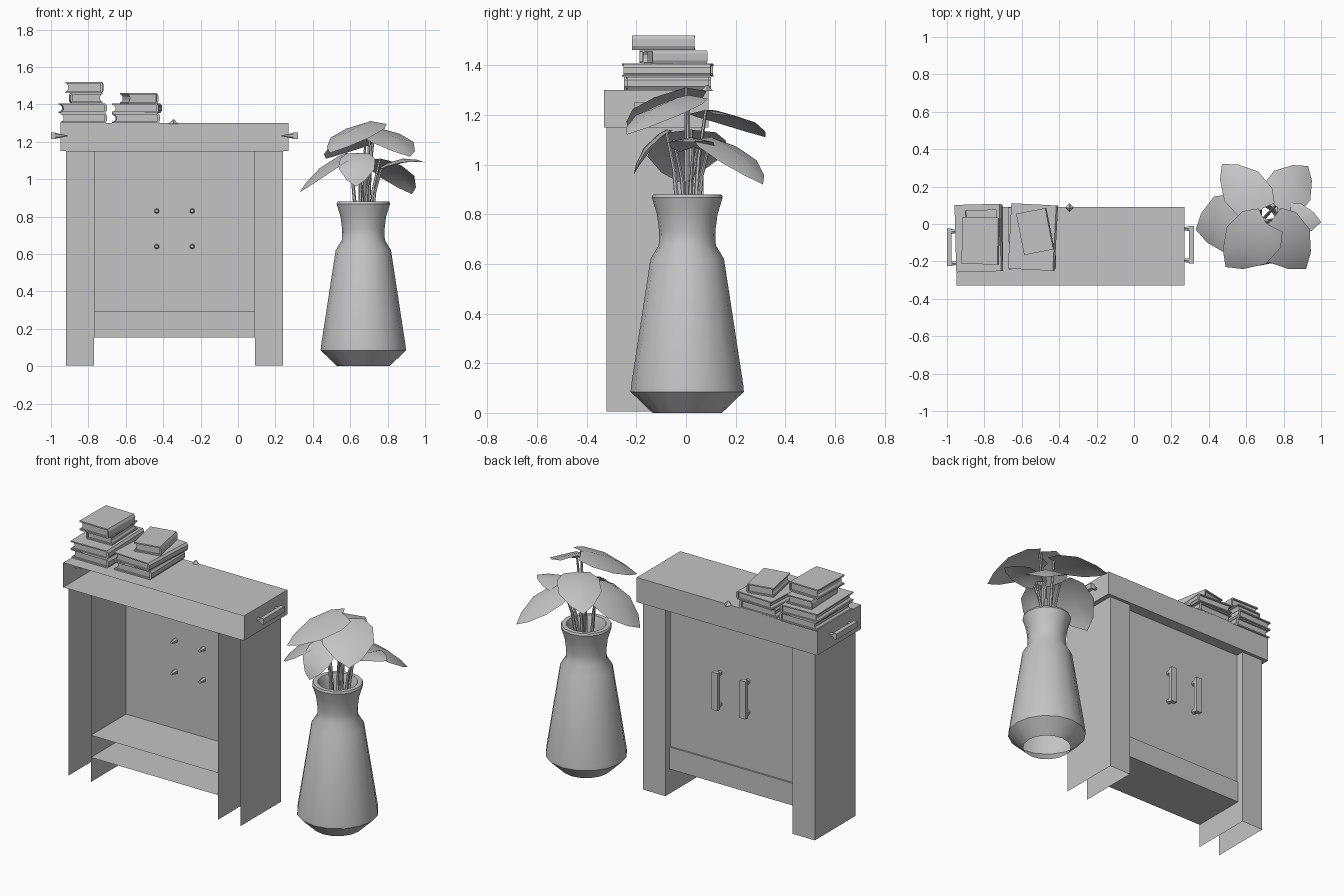
import bpy, bmesh, math
from mathutils import Vector, Matrix

if "Cube" in bpy.data.objects:
    bpy.data.objects.remove(bpy.data.objects["Cube"])

grey = bpy.data.materials.new("plain_grey")
grey.diffuse_color = (0.55, 0.55, 0.55, 1)
grey.use_nodes = True
grey.node_tree.nodes["Principled BSDF"].inputs["Base Color"].default_value = grey.diffuse_color


def make(name, bm, smooth=None):
    me = bpy.data.meshes.new(name)
    bm.to_mesh(me)
    bm.free()
    me.materials.append(grey)
    ob = bpy.data.objects.new(name, me)
    bpy.context.collection.objects.link(ob)
    if smooth:
        bpy.ops.object.select_all(action='DESELECT')
        ob.select_set(True)
        bpy.context.view_layer.objects.active = ob
        bpy.ops.object.shade_smooth_by_angle(angle=math.radians(smooth))
    return ob


def box(name, lo, hi, keep="-x+x-y+y-z+z"):
    """Box from two corners, keeping only the listed sides."""
    lo, hi = Vector(lo), Vector(hi)
    bm = bmesh.new()
    bmesh.ops.create_cube(bm, size=1)
    size = hi - lo
    bmesh.ops.transform(bm, verts=bm.verts, matrix=Matrix.Translation((lo + hi) / 2) @ Matrix.Diagonal((*size, 1)))
    bm.normal_update()
    drop = []
    for f in bm.faces:
        i = max(range(3), key=lambda k: abs(f.normal[k]))
        if ("+" if f.normal[i] > 0 else "-") + "xyz"[i] not in keep:
            drop.append(f)
    bmesh.ops.delete(bm, geom=drop, context='FACES')
    return make(name, bm)


def taper(name, a, b, r1, r2, n=6):
    """Cone from point a to point b."""
    a, b = Vector(a), Vector(b)
    bm = bmesh.new()
    m = Matrix.Translation((a + b) / 2) @ (b - a).to_track_quat('Z', 'Y').to_matrix().to_4x4()
    bmesh.ops.create_cone(bm, cap_ends=True, segments=n, radius1=r1, radius2=r2, depth=(b - a).length, matrix=m)
    return make(name, bm)


# Cabinet: an open-backed shell, doors on the +y side
box("cabinet_top", (-0.95, -0.33, 1.15), (0.27, 0.09, 1.30), "-x+x+y-z+z")
for side, x0, x1 in (("left", -0.92, -0.77), ("right", 0.09, 0.24)):
    box(side + "_leg", (x0, -0.32, 0.005), (x1, 0.07, 1.15), "-x+x+y")
box("door_panel", (-0.77, -0.32, 0.29), (0.09, 0.02, 1.15), "+y")
box("bottom_rail", (-0.77, -0.32, 0.155), (0.09, 0.03, 0.29), "+y-z+z")

# Door handles with pegs through the panel
for x in (-0.435, -0.245):
    box("door_handle", (x - 0.02, 0.05, 0.62), (x + 0.02, 0.075, 0.85))
    for z in (0.64, 0.83):
        taper("door_handle_peg", (x, 0.06, z), (x, -0.02, z), 0.02, 0.009)

# Side handles with pointed posts
for s, x, yc in ((-1, -0.95, -0.125), (1, 0.27, -0.11)):
    xa, xb = sorted((x + s * 0.025, x + s * 0.05))
    box("side_handle", (xa, yc - 0.10, 1.215), (xb, yc + 0.10, 1.25))
    for dy in (-0.085, 0.085):
        taper("side_handle_post", (x + s * 0.03, yc + dy, 1.232), (x - s * 0.04, yc + dy, 1.232), 0.016, 0.002)
taper("top_edge_peg", (-0.345, 0.085, 1.295), (-0.345, 0.085, 1.32), 0.025, 0.003, 4)


# Books: a C-shaped cover around a page block
def book(x, y, z, w, d, h, turn=0, spine=1):
    m = Matrix.Translation((x, y, z)) @ Matrix.Rotation(math.radians(turn), 4, 'Z')
    outer = [(-0.5, 0), (0.46, 0), (0.5, 0.25), (0.5, 0.75), (0.46, 1), (-0.5, 1)]
    inner = [(-0.5, 0.86), (0.44, 0.86), (0.44, 0.14), (-0.5, 0.14)]
    pages = [(-0.47, 0.14), (0.44, 0.14), (0.44, 0.86), (-0.47, 0.86), (-0.43, 0.65), (-0.43, 0.35)]
    for name, prof, depth in (("book_cover", outer + inner, d), ("book_pages", pages, d - 0.02)):
        bm = bmesh.new()
        f = bm.faces.new([bm.verts.new((spine * u * w, -depth / 2, v * h)) for u, v in prof])
        r = bmesh.ops.extrude_face_region(bm, geom=[f])
        bmesh.ops.translate(bm, vec=(0, depth, 0), verts=[v for v in r["geom"] if isinstance(v, bmesh.types.BMVert)])
        bmesh.ops.recalc_face_normals(bm, faces=bm.faces)
        bm.transform(m)
        make(name, bm)


book(-0.825, -0.075, 1.30, 0.25, 0.35, 0.053)
book(-0.83, -0.075, 1.354, 0.25, 0.36, 0.052, 1.5)
book(-0.815, -0.055, 1.408, 0.17, 0.26, 0.052, 2, -1)
book(-0.82, -0.09, 1.462, 0.20, 0.25, 0.058, -1)
book(-0.545, -0.075, 1.30, 0.25, 0.33, 0.053, 1)
book(-0.54, -0.07, 1.354, 0.25, 0.35, 0.05, -3)
book(-0.528, -0.04, 1.405, 0.165, 0.225, 0.055, 11)

# Vase: turned profile, open at the foot
VX, VY = 0.67, 0.005
profile = [(0.14, 0), (0.228, 0.085), (0.226, 0.11), (0.148, 0.62), (0.115, 0.675), (0.113, 0.73),
           (0.122, 0.80), (0.143, 0.868), (0.138, 0.88), (0.112, 0.88), (0.10, 0.85), (0.09, 0.72)]
bm = bmesh.new()
vs = [bm.verts.new((VX + r, VY, z)) for r, z in profile]
es = [bm.edges.new(p) for p in zip(vs, vs[1:])]
bmesh.ops.spin(bm, geom=vs + es, cent=(VX, VY, 0), axis=(0, 0, 1), angle=math.tau, steps=16)
bmesh.ops.remove_doubles(bm, verts=bm.verts, dist=0.0005)
bmesh.ops.recalc_face_normals(bm, faces=bm.faces)
make("vase", bm, 35)


# Plant: heart-shaped folded leaves on bent stems
def leaf(base, tip, width, arch=0.03):
    base, tip = Vector(base), Vector(tip)
    along = tip - base
    side = along.cross(Vector((0, 0, 1))).normalized()
    up = side.cross(along).normalized()
    rows = [(-0.05, 0.30), (0.15, 0.47), (0.5, 0.48), (0.82, 0.25)]
    bm = bmesh.new()
    start = bm.verts.new(base)
    end = bm.verts.new(tip)
    mids, sides = [start], {-1: [], 1: []}
    for i, (t, hw) in enumerate(rows):
        c = base + along * t + up * arch * 4 * t * (1 - t)
        if i:
            mids.append(bm.verts.new(c))
        for s in sides:
            sides[s].append(bm.verts.new(c + side * s * hw * width - up * hw * width * 0.22))
    for s in sides:
        for i in range(3):
            bm.faces.new((mids[i], mids[i + 1], sides[s][i + 1], sides[s][i]))
        bm.faces.new((mids[3], end, sides[s][3]))
    bmesh.ops.recalc_face_normals(bm, faces=bm.faces)
    make("leaf", bm, 50)


def stem(foot, top):
    foot, top = Vector(foot), Vector(top)
    bend = Vector((foot.x * 0.6 + top.x * 0.4, foot.y * 0.6 + top.y * 0.4, foot.z * 0.4 + top.z * 0.6))
    pts = [foot, bend, top]
    for a, b, r in ((foot, bend, 0.011), (bend, top, 0.008)):
        taper("stem", a, b, r, r * 0.8)


leaves = [
    ((0.68, 0.08, 1.22), (0.47, 0.32, 1.11), 0.25),
    ((0.76, 0.10, 1.11), (0.93, 0.31, 0.92), 0.26),
    ((0.58, 0.02, 1.14), (0.33, -0.03, 0.93), 0.32),
    ((0.71, 0.00, 1.31), (0.49, -0.23, 1.14), 0.30),
    ((0.73, 0.01, 1.28), (0.92, -0.24, 1.12), 0.30),
    ((0.77, 0.03, 1.07), (1.00, 0.01, 1.09), 0.19),
    ((0.64, -0.08, 1.14), (0.63, -0.21, 0.96), 0.20),
]
for base, tip, width in leaves:
    leaf(base, tip, width)
    foot = (VX + (base[0] - VX) * 0.35, VY + (base[1] - VY) * 0.35, 0.72)
    stem(foot, base)
# Bare shoots between the leaf stems
for x, y, z in ((0.65, 0.05, 1.08), (0.72, -0.05, 1.10)):
    stem((VX, VY, 0.72), (x, y, z))
